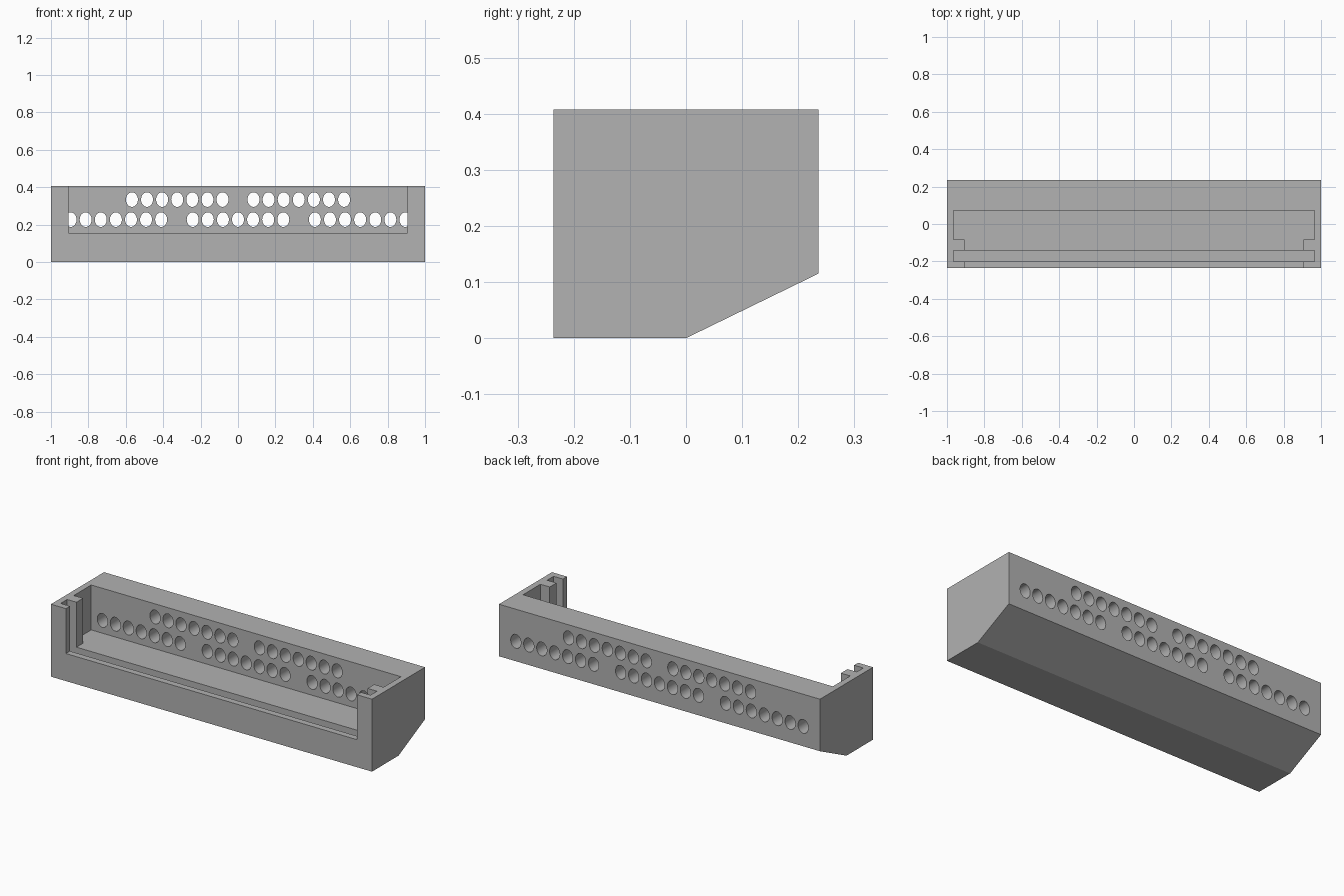
import bpy, bmesh
from math import radians
from mathutils import Matrix

cube = bpy.data.objects.get("Cube")
if cube:
    bpy.data.objects.remove(cube, do_unlink=True)

grey = bpy.data.materials.new("plain grey")
grey.use_nodes = True
colour = (0.445, 0.445, 0.445, 1)
grey.diffuse_color = colour
grey.node_tree.nodes["Principled BSDF"].inputs["Base Color"].default_value = colour

TOP = 0.408
HALF_DEPTH = 0.236
LEDGE = 0.155


def make_object(name, bm):
    bmesh.ops.recalc_face_normals(bm, faces=bm.faces)
    mesh = bpy.data.meshes.new(name)
    bm.to_mesh(mesh)
    bm.free()
    mesh.materials.append(grey)
    obj = bpy.data.objects.new(name, mesh)
    bpy.context.collection.objects.link(obj)
    return obj


def box(name, half_width, y0, y1, z0, z1):
    bm = bmesh.new()
    size = Matrix.Diagonal((2 * half_width, y1 - y0, z1 - z0, 1))
    place = Matrix.Translation((0, (y0 + y1) / 2, (z0 + z1) / 2))
    bmesh.ops.create_cube(bm, size=1, matrix=place @ size)
    return make_object(name, bm)


# Housing: side profile with a sloping rear underside, extruded along x
bm = bmesh.new()
profile = [(-HALF_DEPTH, 0), (0, 0), (HALF_DEPTH, 0.115),
           (HALF_DEPTH, TOP), (-HALF_DEPTH, TOP)]
face = bm.faces.new([bm.verts.new((-1, y, z)) for y, z in profile])
side = bmesh.ops.extrude_face_region(bm, geom=[face])["geom"]
bmesh.ops.translate(bm, vec=(2, 0, 0),
                    verts=[v for v in side if isinstance(v, bmesh.types.BMVert)])
housing = make_object("housing", bm)

# Main pocket, front window and the deeper panel slot
cutters = [
    box("window_cutter", 0.907, -0.4, 0, LEDGE, 0.6),
    box("pocket_cutter", 0.965, -0.083, 0.072, LEDGE, 0.6),
    box("slot_cutter", 0.965, -0.2, -0.142, 0.1, 0.6),
]

# Two rows of oval holes through the rear wall, in groups of seven
bm = bmesh.new()
rows = {0.334: (-0.325, 0.325), 0.227: (-0.653, 0, 0.653)}
for z, centres in rows.items():
    for centre in centres:
        for i in range(-3, 4):
            place = (Matrix.Translation((centre + i * 0.0807, 0.17, z))
                     @ Matrix.Diagonal((0.032, 1, 0.039, 1))
                     @ Matrix.Rotation(radians(90), 4, 'X'))
            bmesh.ops.create_cone(bm, cap_ends=True, segments=32, radius1=1,
                                  radius2=1, depth=0.3, matrix=place)
cutters.append(make_object("hole_cutter", bm))

# Apply the cuts, then drop the cutters
bpy.ops.object.select_all(action='DESELECT')
bpy.context.view_layer.objects.active = housing
housing.select_set(True)
for cutter in cutters:
    cutter.hide_render = True
    cut = housing.modifiers.new(cutter.name, 'BOOLEAN')
    cut.operation = 'DIFFERENCE'
    cut.solver = 'EXACT'
    cut.object = cutter
    bpy.ops.object.modifier_apply(modifier=cut.name)
    bpy.data.objects.remove(cutter, do_unlink=True)

bpy.ops.object.shade_smooth_by_angle(angle=radians(20))
